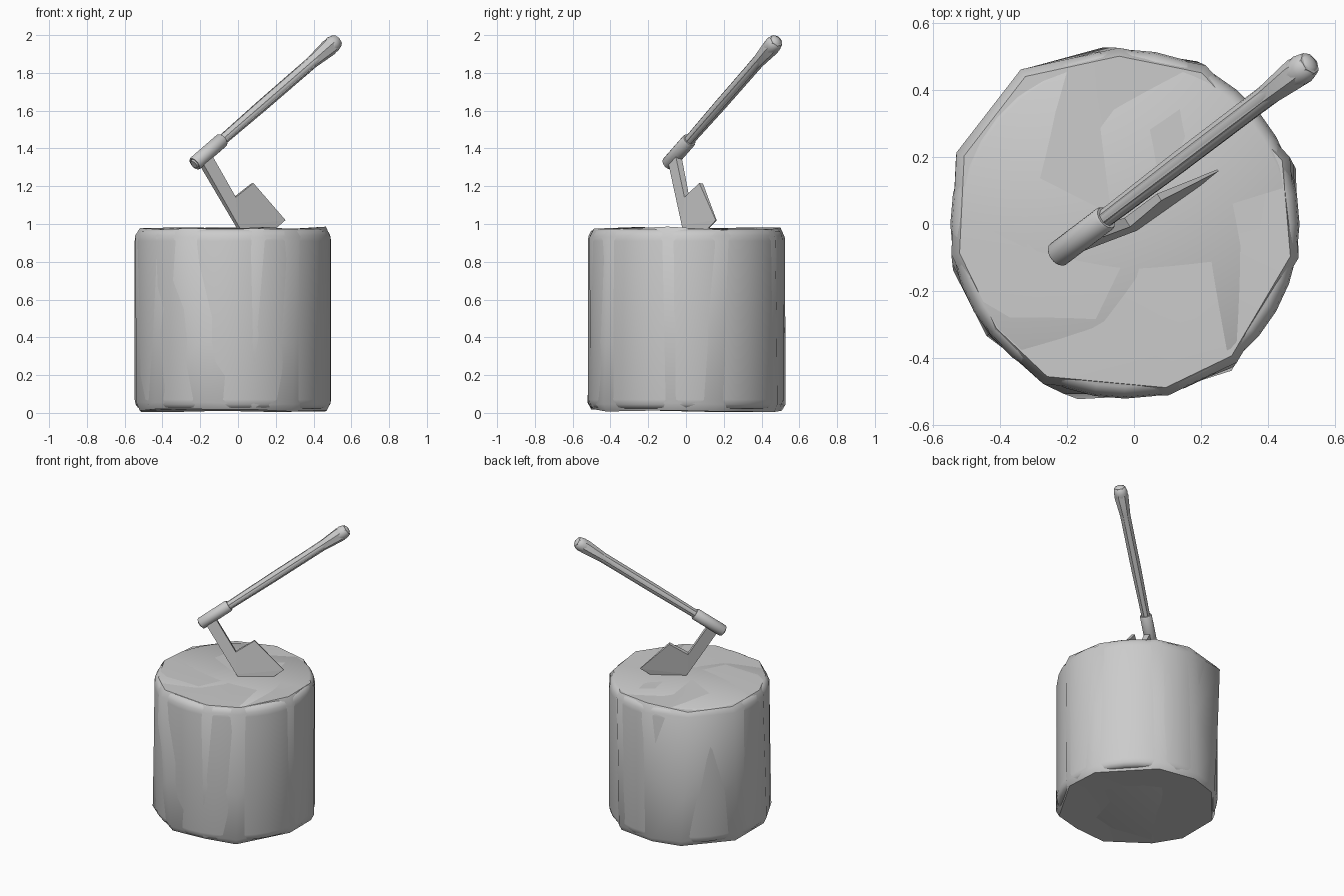
import bpy, bmesh, math, random
from mathutils import Vector

if "Cube" in bpy.data.objects:
    bpy.data.objects.remove(bpy.data.objects["Cube"])

random.seed(4)


def make(name, verts, faces, angle=None):
    me = bpy.data.meshes.new(name)
    me.from_pydata([tuple(v) for v in verts], [], faces)
    bm = bmesh.new()
    bm.from_mesh(me)
    bmesh.ops.remove_doubles(bm, verts=bm.verts, dist=1e-5)
    bmesh.ops.recalc_face_normals(bm, faces=bm.faces)
    bm.to_mesh(me)
    bm.free()
    ob = bpy.data.objects.new(name, me)
    bpy.context.collection.objects.link(ob)
    if angle:
        bpy.ops.object.select_all(action='DESELECT')
        ob.select_set(True)
        bpy.context.view_layer.objects.active = ob
        bpy.ops.object.shade_smooth_by_angle(angle=math.radians(angle))
    return ob


def loft(rings):
    """Skin a list of equal-sized vertex rings; single-point rings close the ends."""
    n = max(len(r) for r in rings)
    verts, faces = [], []
    for r in rings:
        verts += r if len(r) == n else list(r) * n
    for k in range(len(rings) - 1):
        a, b = k * n, (k + 1) * n
        for i in range(n):
            j = (i + 1) % n
            if len(rings[k]) == 1:
                faces.append((a, b + j, b + i))
            elif len(rings[k + 1]) == 1:
                faces.append((a + i, a + j, b))
            else:
                faces.append((a + i, a + j, b + j, b + i))
    return verts, faces


def lathe(name, base, axis, profile, sides, turn=0.0, angle=40):
    """Revolve (radius, distance) pairs around an axis."""
    q = Vector((0, 0, 1)).rotation_difference(axis)
    rings = []
    for r, t in profile:
        if r == 0:
            rings.append([base + axis * t])
        else:
            rings.append([base + q @ Vector((r * math.cos(a), r * math.sin(a), t))
                          for a in (turn + math.tau * i / sides for i in range(sides))])
    return make(name, *loft(rings), angle=angle)


# Smooth core of the chopping block
cx = -0.027
Z = Vector((0, 0, 1))
lathe("stump_core", Vector((cx, 0, 0)), Z,
      [(0, .022), (.485, .022), (.503, .028), (.515, .045), (.52, .07),
       (.52, .91), (.515, .94), (.503, .962), (.485, .974), (0, .978)], 36)

# Rough faceted bark shell whose corners break through the core
angles = [22, 63, 92, 124, 157, 190, 219, 243, 284, 309, 349]
twist = [-4, 3, 5, -5, 3, 5, 0, 12, -2, -3, 1]
r_top = [.53, .53, .525, .555, .545, .525, .518, .535, .527, .53, .527]
r_bot = [.535, .53, .53, .535, .535, .53, .53, .54, .515, .54, .525]


def ring(radii, z, f, jitter):
    out = []
    for a, t, r in zip(angles, twist, radii):
        p = math.radians(a + t * f)
        out.append(Vector((cx + r * math.cos(p), r * math.sin(p),
                           z + random.uniform(-jitter, jitter))))
    return out


mid = [(a + b) / 2 for a, b in zip(r_top, r_bot)]
rings = [[Vector((.05, .1, .03))],
         ring([r - .02 for r in r_bot], .013, 1, .010),
         ring(r_bot, .05, 1, .01),
         ring(mid, .42, .6, .08),
         ring(r_top, .93, 0, .012),
         ring([r - .025 for r in r_top], .976, 0, .010),
         ring([.3] * 11, .978, 1, .008),
         [Vector((.0, -.12, .976))]]
make("stump_bark", *loft(rings), angle=40)

# Axe handle, its faceted grain, and the iron sleeve
start = Vector((-.23, -.093, 1.318))
axis = (Vector((.505, .465, 1.955)) - start).normalized()
grip = [(0, -.006), (.022, -.006), (.026, 0), (.026, .2), (.028, .3), (.031, .55),
        (.032, .85), (.034, 1.03), (.043, 1.09), (.045, 1.115), (.038, 1.143),
        (.02, 1.158), (0, 1.161)]
lathe("handle", start, axis, grip, 20)
lathe("handle_grain", start, axis,
      [(0, .1), (.028, .2), (.033, .55), (.034, .95), (.047, 1.09), (.036, 1.15), (0, 1.158)],
      7, turn=.4)
lathe("sleeve", start, axis,
      [(.027, .006), (.029, 0), (.035, 0), (.039, .006), (.039, .218), (.035, .225), (.025, .225)],
      20, angle=35)

# Axe head: neck and blade in one leaning plane, thinning to the cutting edge
outline = [(-.205, 1.335, .019), (-.15, 1.365, .019), (-.02, 1.14, .016),
           (.075, 1.215, .012), (.25, 1.02, .003), (.07, .865, .003), (-.005, .99, .013)]
normal = Vector((.652, -1, .175)).normalized()
pts = [(Vector((x, .652 * x + .175 * (z - .98) - .01, z)), t) for x, z, t in outline]
n = len(pts)
verts = [p + normal * t for p, t in pts] + [p - normal * t for p, t in pts]
faces = []
for o in (0, n):
    faces += [(o, o + 1, o + 2, o + 6), (o + 2, o + 3, o + 4, o + 6), (o + 4, o + 5, o + 6)]
faces += [(i, (i + 1) % n, (i + 1) % n + n, i + n) for i in range(n)]
make("axe_head", verts, faces)
